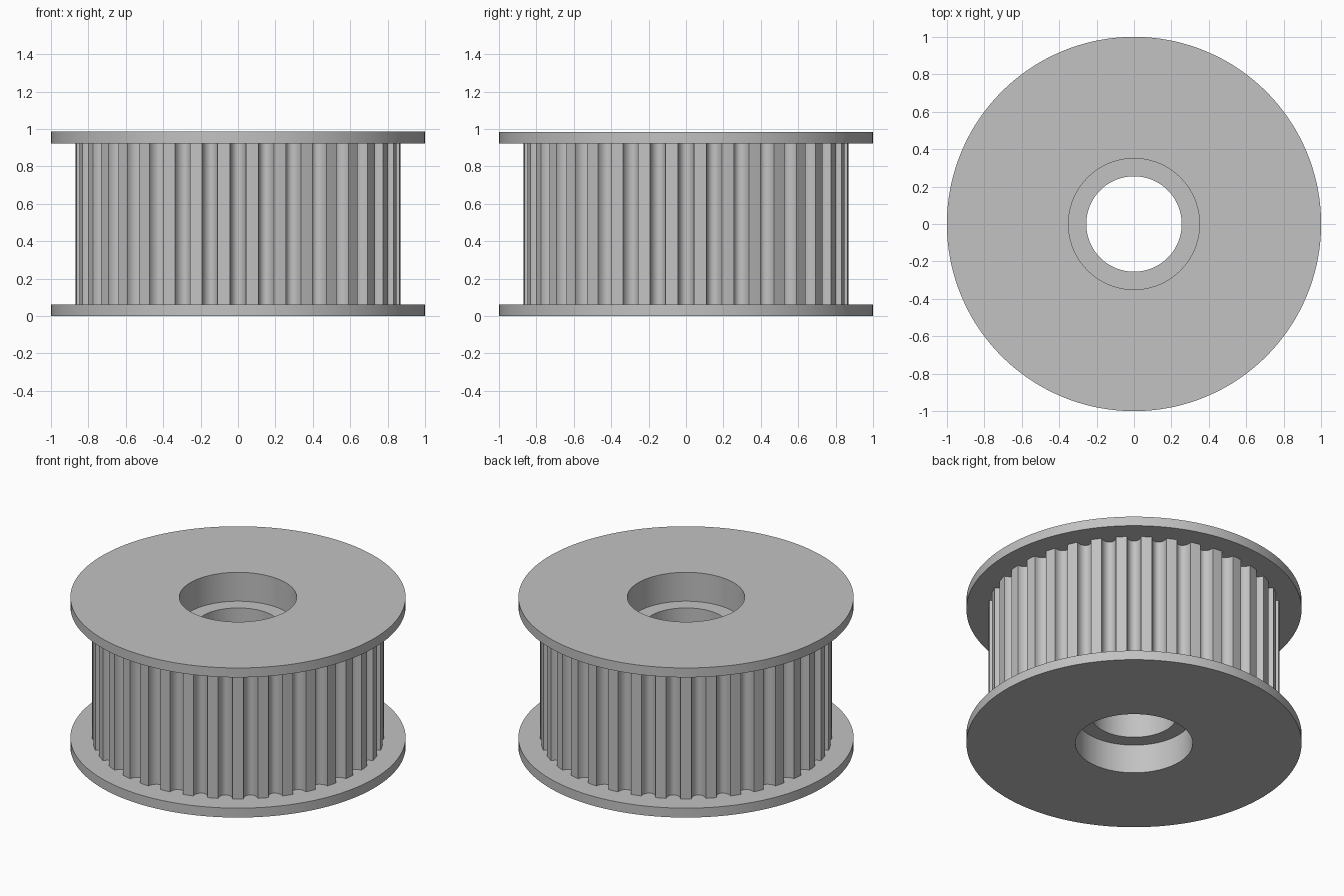
import bpy, bmesh, math

if "Cube" in bpy.data.objects:
    bpy.data.objects.remove(bpy.data.objects["Cube"])

TEETH = 36
R_TOOTH, GROOVE_HALF, GROOVE_DEPTH = 0.87, 0.043, 0.055
HEIGHT, FLANGE = 0.985, 0.062
R_FLANGE, R_RECESS, R_BORE, RECESS = 1.0, 0.35, 0.255, 0.19
SEG = 12

grey = bpy.data.materials.new("metal_grey")
grey.diffuse_color = (0.54, 0.54, 0.54, 1)
grey.use_nodes = True
grey.node_tree.nodes["Principled BSDF"].inputs["Base Color"].default_value = grey.diffuse_color

# Toothed outline as (angle, radius): one rounded groove and one land per pitch
outline = []
pitch = 2 * math.pi / TEETH
for k in range(TEETH):
    for i in range(SEG + 1):
        t = math.pi * i / SEG
        offset = -GROOVE_HALF / R_TOOTH * math.cos(t)
        outline.append((k * pitch + offset, R_TOOTH - GROOVE_DEPTH * math.sin(t)))
    outline.append(((k + 0.5) * pitch, R_TOOTH))


def lathe(name, rings):
    """Skin a stack of (radius, z) rings; radius None follows the toothed outline."""
    bm = bmesh.new()
    rows = []
    for radius, z in rings:
        rows.append([bm.verts.new(((radius or r) * math.cos(a), (radius or r) * math.sin(a), z))
                     for a, r in outline])
    n = len(outline)
    for low, high in zip(rows, rows[1:]):
        for j in range(n):
            m = (j + 1) % n
            bm.faces.new((low[j], low[m], high[m], high[j]))
    mesh = bpy.data.meshes.new(name)
    bm.to_mesh(mesh)
    bm.free()
    mesh.materials.append(grey)
    obj = bpy.data.objects.new(name, mesh)
    bpy.context.collection.objects.link(obj)
    bpy.ops.object.select_all(action='DESELECT')
    obj.select_set(True)
    bpy.context.view_layer.objects.active = obj
    bpy.ops.object.shade_smooth_by_angle(angle=math.radians(30))
    return obj


top = HEIGHT - FLANGE

# Grooved drum between the flanges
lathe("toothed_drum", [(None, FLANGE), (None, top)])

# Flange discs
lathe("top_flange", [(None, top), (R_FLANGE, top), (R_FLANGE, HEIGHT), (R_RECESS, HEIGHT)])
lathe("bottom_flange", [(R_RECESS, 0), (R_FLANGE, 0), (R_FLANGE, FLANGE), (None, FLANGE)])

# Through bore with a wider bearing recess at each end
lathe("stepped_bore", [(R_RECESS, HEIGHT), (R_RECESS, HEIGHT - RECESS), (R_BORE, HEIGHT - RECESS),
                       (R_BORE, RECESS), (R_RECESS, RECESS), (R_RECESS, 0)])
